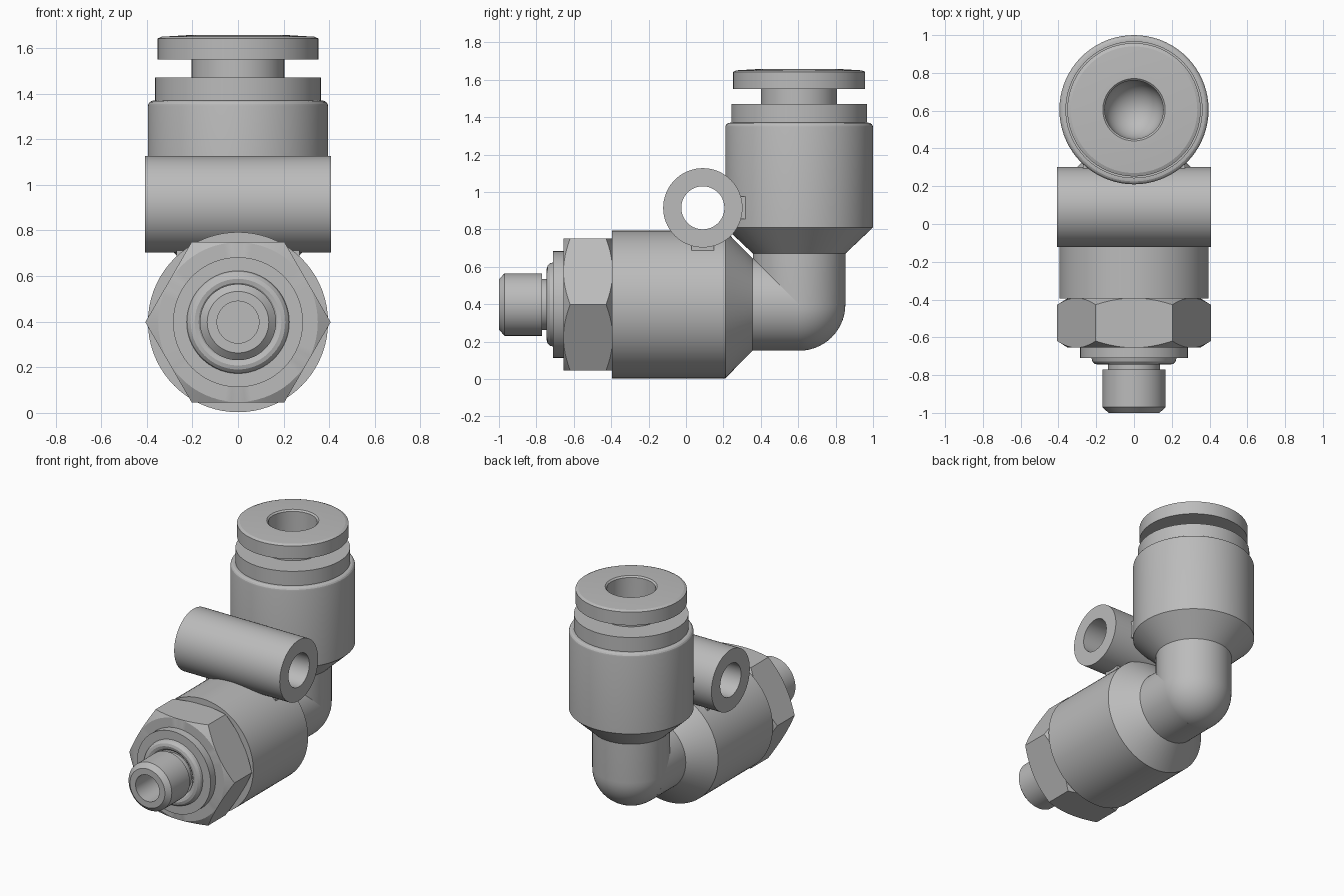
import bpy, bmesh, math
from mathutils import Matrix

cube = bpy.data.objects.get("Cube")
if cube:
    bpy.data.objects.remove(cube, do_unlink=True)

SEG = 72
STEM_Y, BARREL_Z = 0.605, 0.398

grey = bpy.data.materials.new("plain grey")
grey.use_nodes = True
colour = (0.5, 0.5, 0.5, 1)
grey.diffuse_color = colour
grey.node_tree.nodes["Principled BSDF"].inputs["Base Color"].default_value = colour

# Axis frames: local z becomes the axis of each turned part
UP = Matrix.Translation((0, STEM_Y, 0))
ALONG_Y = Matrix.Translation((0, 0, BARREL_Z)) @ Matrix.Rotation(-math.pi / 2, 4, 'X')
ALONG_X = Matrix.Translation((0, 0.09, 0.915)) @ Matrix.Rotation(math.pi / 2, 4, 'Y')


def finish(name, bm, smooth=True):
    bmesh.ops.recalc_face_normals(bm, faces=bm.faces)
    mesh = bpy.data.meshes.new(name)
    bm.to_mesh(mesh)
    bm.free()
    mesh.materials.append(grey)
    obj = bpy.data.objects.new(name, mesh)
    bpy.context.collection.objects.link(obj)
    bpy.ops.object.select_all(action='DESELECT')
    obj.select_set(True)
    bpy.context.view_layer.objects.active = obj
    if smooth:
        bpy.ops.object.shade_smooth_by_angle(angle=math.radians(20))
    return obj


def sweep(name, rings, frame, closed=False):
    """Join rings, each a function of angle giving (radius, height)."""
    bm = bmesh.new()
    loops = []
    for ring in rings:
        r, h = ring(0)
        if r < 1e-6:
            loops.append([bm.verts.new(frame @ Matrix.Translation((0, 0, h)).translation)])
            continue
        loop = []
        for i in range(SEG):
            a = math.tau * i / SEG
            r, h = ring(a)
            p = Matrix.Translation((r * math.cos(a), r * math.sin(a), h)).translation
            loop.append(bm.verts.new(frame @ p))
        loops.append(loop)
    pairs = list(zip(loops, loops[1:]))
    if closed:
        pairs.append((loops[-1], loops[0]))
    for a, b in pairs:
        for i in range(SEG):
            j = (i + 1) % SEG
            quad = [a[i % len(a)], a[j % len(a)], b[j % len(b)], b[i % len(b)]]
            bm.faces.new(list(dict.fromkeys(quad)))
    return finish(name, bm)


def lathe(name, profile, frame, closed=False):
    return sweep(name, [lambda a, p=p: p for p in profile], frame, closed)


def arc(r, centre_r, centre_h, start, end, steps):
    """Profile points along a circular arc, angles in degrees."""
    angles = [math.radians(start + (end - start) * i / steps) for i in range(steps + 1)]
    return [(max(0, centre_r + r * math.cos(t)), centre_h + r * math.sin(t)) for t in angles]


# Upright socket: round elbow end, cone, body, collar, neck, release ring, bore
elbow_end = arc(0.247, 0, BARREL_Z, -90, 0, 14)
bore_floor = arc(0.155, 0, 0.83, 0, -90, 10)
lathe("upright_socket", elbow_end + [(0.247, 0.67), (0.395, 0.81)]
      + arc(0.025, 0.37, 1.345, 0, 90, 4)
      + [(0.363, 1.37), (0.363, 1.47), (0.203, 1.47), (0.203, 1.55), (0.353, 1.55),
         (0.353, 1.642), (0.335, 1.65), (0.2, 1.658), (0.165, 1.658), (0.155, 1.648)]
      + bore_floor, UP)

# Horizontal barrel with cone and elbow arm
lathe("barrel", [(0, -0.395), (0.395, -0.395), (0.395, 0.21), (0.247, 0.355),
                 (0.247, STEM_Y), (0, STEM_Y)], ALONG_Y)

# Hex nut with corners chamfered at both ends
APOTHEM, FLAT_R = 0.352, 0.352


def hex_radius(a):
    return APOTHEM / math.cos((a % (math.pi / 3)) - math.pi / 6)


def hex_ring(end, inward):
    return lambda a: (hex_radius(a), end + inward * (hex_radius(a) - FLAT_R) * 0.65)


FRONT, BACK = -0.655, -0.392
sweep("hex_nut", [lambda a: (0, FRONT), lambda a: (FLAT_R - 0.002, FRONT),
                  hex_ring(FRONT, 1), hex_ring(BACK, -1),
                  lambda a: (FLAT_R - 0.002, BACK), lambda a: (0, BACK)], ALONG_Y)

# Flange, neck and threaded stud with bore
lathe("flange_and_stud", [(0, -0.64), (0.285, -0.64), (0.285, -0.71), (0.137, -0.71),
                          (0.137, -0.77), (0.167, -0.77), (0.167, -0.97), (0.135, -1),
                          (0.092, -1), (0.092, -0.7), (0, -0.7)], ALONG_Y)

# Rounded sealing ring
lathe("seal_ring", arc(0.035, 0.19, -0.71, 0, 330, 11), ALONG_Y, True)

# Cross tube for mounting
lathe("mounting_tube", [(0.212, -0.408), (0.212, 0.408), (0.115, 0.408), (0.115, -0.408)],
      ALONG_X, True)


# Webs joining the tube to the barrel and the socket
def web(name, centre, size):
    bm = bmesh.new()
    bmesh.ops.create_cube(bm, size=1, matrix=Matrix.Translation(centre)
                          @ Matrix.Diagonal((*size, 1)))
    finish(name, bm, False)


web("lower_web", (0, 0.09, 0.715), (0.54, 0.12, 0.07))
web("rear_web", (0, 0.29, 0.915), (0.54, 0.07, 0.12))
